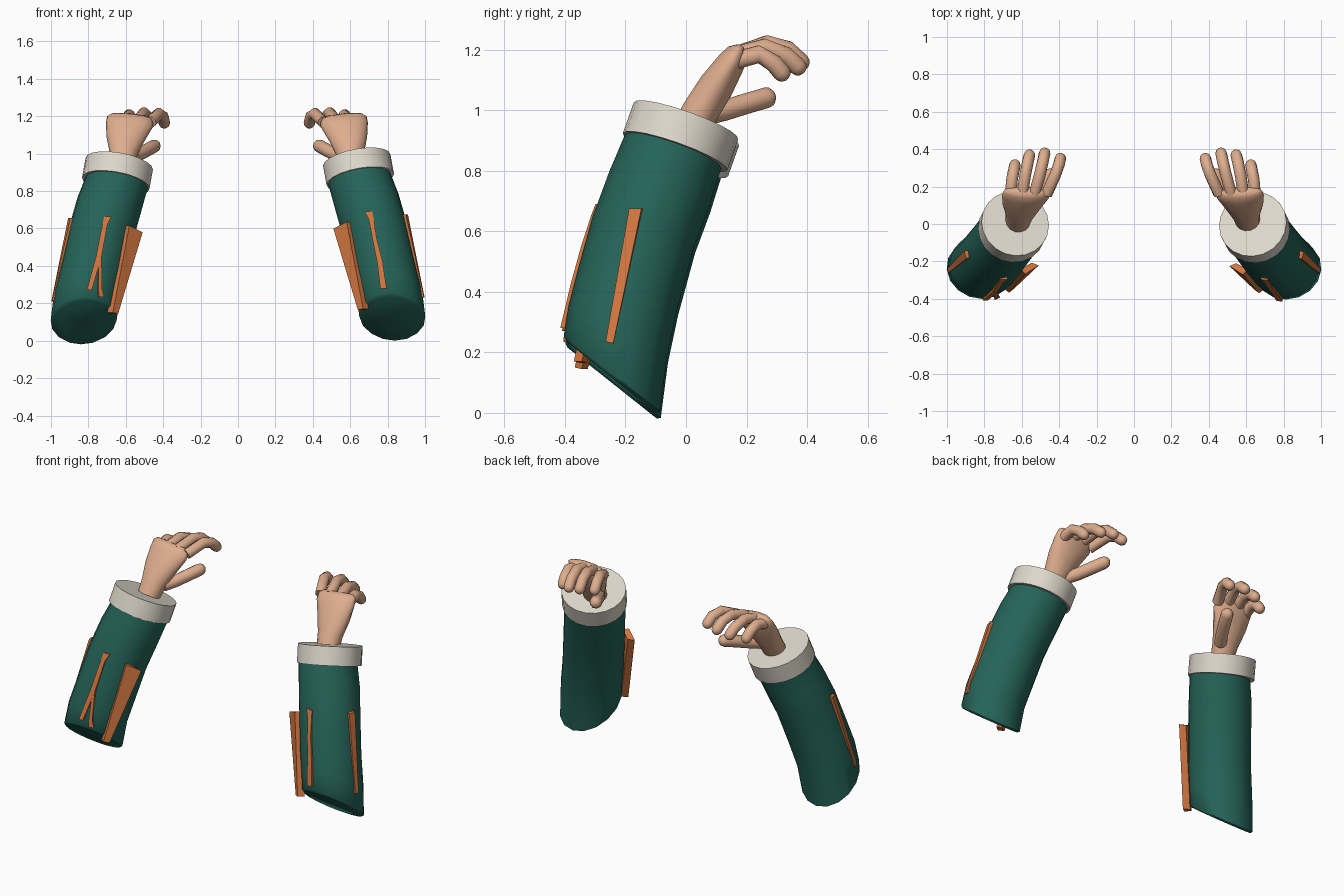
import bpy, bmesh
from math import sin, cos, pi, radians
from mathutils import Vector as V

if "Cube" in bpy.data.objects:
    bpy.data.objects.remove(bpy.data.objects["Cube"], do_unlink=True)


def material(name, rgb):
    m = bpy.data.materials.new(name)
    m.use_nodes = True
    m.diffuse_color = (*rgb, 1)
    m.node_tree.nodes["Principled BSDF"].inputs["Base Color"].default_value = (*rgb, 1)
    return m


TEAL = material("teal cloth", (0.018, 0.125, 0.098))
CREAM = material("cream cuff", (0.73, 0.69, 0.60))
SKIN = material("skin", (0.73, 0.42, 0.27))
ORANGE = material("orange patch", (0.64, 0.18, 0.05))


def ring(c, axis, normal, a, b, n):
    """Ellipse around axis, slid along it onto the plane given by normal."""
    axis = V(axis).normalized()
    v = axis.cross(V((1, 0, 0))).normalized()
    u = v.cross(axis)
    out = []
    for i in range(n):
        t = 2 * pi * i / n
        o = u * a * cos(t) + v * b * sin(t)
        out.append(V(c) + o - axis * (o.dot(normal) / axis.dot(normal)))
    return out


def loft(name, rings, mat, side, shift=(0, 0, 0), angle=40):
    """Skin closed rings, cap both ends; side -1 mirrors to the other arm."""
    bm = bmesh.new()
    rows = []
    for r in rings:
        pts = [p + V(shift) for p in r]
        rows.append([bm.verts.new((p.x * side, p.y, p.z)) for p in pts])
    n = len(rows[0])
    for p, q in zip(rows, rows[1:]):
        for i in range(n):
            j = (i + 1) % n
            bm.faces.new((p[i], p[j], q[j], q[i]))
    bm.faces.new(rows[0])
    bm.faces.new(rows[-1])
    bmesh.ops.recalc_face_normals(bm, faces=bm.faces)
    me = bpy.data.meshes.new(name)
    bm.to_mesh(me)
    bm.free()
    ob = bpy.data.objects.new(name, me)
    bpy.context.collection.objects.link(ob)
    me.materials.append(mat)
    bpy.ops.object.select_all(action="DESELECT")
    bpy.context.view_layer.objects.active = ob
    ob.select_set(True)
    bpy.ops.object.shade_smooth_by_angle(angle=radians(angle))


def tube(name, pts, radius, side, shift):
    """Rounded finger along a path."""
    pts = [V(p) for p in pts]
    rings = []
    for i, p in enumerate(pts):
        d = pts[min(i + 1, len(pts) - 1)] - pts[max(i - 1, 0)]
        rings.append(ring(p, d, d.normalized(), radius, radius, 10))
    d = (pts[-1] - pts[-2]).normalized()
    for t in (30, 55, 78):
        r = radius * cos(radians(t))
        rings.append(ring(pts[-1] + d * radius * sin(radians(t)), d, d, r, r, 10))
    loft(name, rings, SKIN, side, shift, 60)


# Sleeve centre line, bottom to top
LINE = [V(p) for p in ((0.825, -0.245, 0.13), (0.807, -0.225, 0.27), (0.775, -0.195, 0.4),
                       (0.73, -0.14, 0.6), (0.69, -0.088, 0.74), (0.647, -0.04, 0.87),
                       (0.638, -0.01, 0.94))]
CUFF_AXIS = V((-0.17, 0.33, 0.93)).normalized()
CUT = V((0, 0.62, 0.78))


def centre(z):
    for p, q in zip(LINE, LINE[1:]):
        if z <= q.z:
            break
    return p.lerp(q, (z - p.z) / (q.z - p.z))


def patch(name, rows, side, shift, depth=0.04):
    """Raised strip; each row is two (height, degrees from front, radius) corners."""
    rings = []
    for row in rows:
        quad = []
        for (z, a, r), flip in zip(row, (1, -1)):
            c, d = centre(z), V((sin(radians(a)), -cos(radians(a)), 0))
            quad += [c + d * r, c + d * (r - depth)][::flip]
        rings.append(quad)
    loft(name, rings, ORANGE, side, shift, 20)


def front_patch(name, rows, side, shift):
    patch(name, [((z, a, 0.193), (z, b, 0.193)) for z, a, b in rows], side, shift, 0.03)


FINGERS = {
    "index": ((0.455, 0.16, 1.17), (0.41, 0.26, 1.215), (0.39, 0.315, 1.2), (0.382, 0.35, 1.165)),
    "middle": ((0.52, 0.16, 1.18), (0.49, 0.27, 1.218), (0.475, 0.335, 1.2), (0.466, 0.378, 1.16)),
    "ring": ((0.585, 0.16, 1.18), (0.57, 0.26, 1.207), (0.556, 0.33, 1.18), (0.547, 0.368, 1.145)),
    "little": ((0.648, 0.15, 1.16), (0.64, 0.24, 1.185), (0.63, 0.29, 1.155), (0.625, 0.315, 1.125)),
}
# Palm rings: centre, half width, half thickness
PALM = [((0.61, 0.01, 0.93), 0.065, 0.062), ((0.6, 0.05, 1.0), 0.075, 0.062),
        ((0.588, 0.1, 1.08), 0.103, 0.06), ((0.568, 0.148, 1.155), 0.127, 0.048),
        ((0.565, 0.168, 1.19), 0.123, 0.036), ((0.565, 0.178, 1.205), 0.1, 0.018)]

for side, word in ((1, "left"), (-1, "right")):
    low = (0, 0, 0) if side > 0 else (0, 0.003, -0.02)
    out = (0, 0, 0) if side > 0 else (0.012, 0, 0)

    # Sleeve with a slanted lower end
    rings = []
    for i, c in enumerate(LINE):
        d = (LINE[min(i + 1, len(LINE) - 1)] - LINE[max(i - 1, 0)]).normalized()
        n = d.lerp(CUT, max(0, 1 - i * 0.4)).normalized()
        if i == 0:
            rings.append(ring(c - d * 0.012, d, n, 0.163, 0.163, 16))
        r = 0.168 if i > 4 else 0.175
        rings.append(ring(c, d, n, r, r, 16))
    loft(word + "_sleeve", rings, TEAL, side, low, 50)

    # Cuff band
    top = V((0.635, 0.0, 0.965))
    rings = [ring(top - CUFF_AXIS * h, CUFF_AXIS, CUFF_AXIS, r, r, 20)
             for h, r in ((0.11, 0.16), (0.11, 0.183), (0, 0.183))]
    loft(word + "_cuff", rings, CREAM, side, low)

    # Hand
    d = V((-0.1, 0.5, 0.85)).normalized()
    loft(word + "_palm", [ring(c, d, d, a, b, 14) for c, a, b in PALM], SKIN, side, out, 60)
    for finger, path in FINGERS.items():
        tube(f"{word}_{finger}_finger", path, 0.031, side, out)
    tube(word + "_thumb", ((0.55, 0.07, 0.985), (0.51, 0.13, 1.0), (0.47, 0.2, 1.022),
                           (0.437, 0.262, 1.04)), 0.036, side, out)

    # Raised patches on the inner and outer sides
    patch(word + "_inner_patch", (((0.6, -69, 0.236), (0.635, -44, 0.2)),
                                  ((0.165, -59, 0.21), (0.17, -49, 0.2))), side, low)
    patch(word + "_outer_patch", (((0.675, 68, 0.203), (0.675, 80, 0.203)),
                                  ((0.235, 79, 0.186), (0.23, 87, 0.186))), side, low)

# Thin front patches, forked on the right arm
front_patch("left_front_patch", ((0.69, -8, 4), (0.65, -5, 3), (0.55, -7, 0),
                                 (0.42, -8, 1), (0.28, -13, -3)), 1, (0, 0, 0))
DROP = (0, 0.003, -0.02)
front_patch("right_front_patch", ((0.685, -9, 3), (0.64, -6, 2), (0.47, -9, 0),
                                  (0.29, -6, 2)), -1, DROP)
front_patch("right_front_fork", ((0.47, -9, -4), (0.3, -22, -16), (0.255, -29, -20)), -1, DROP)
